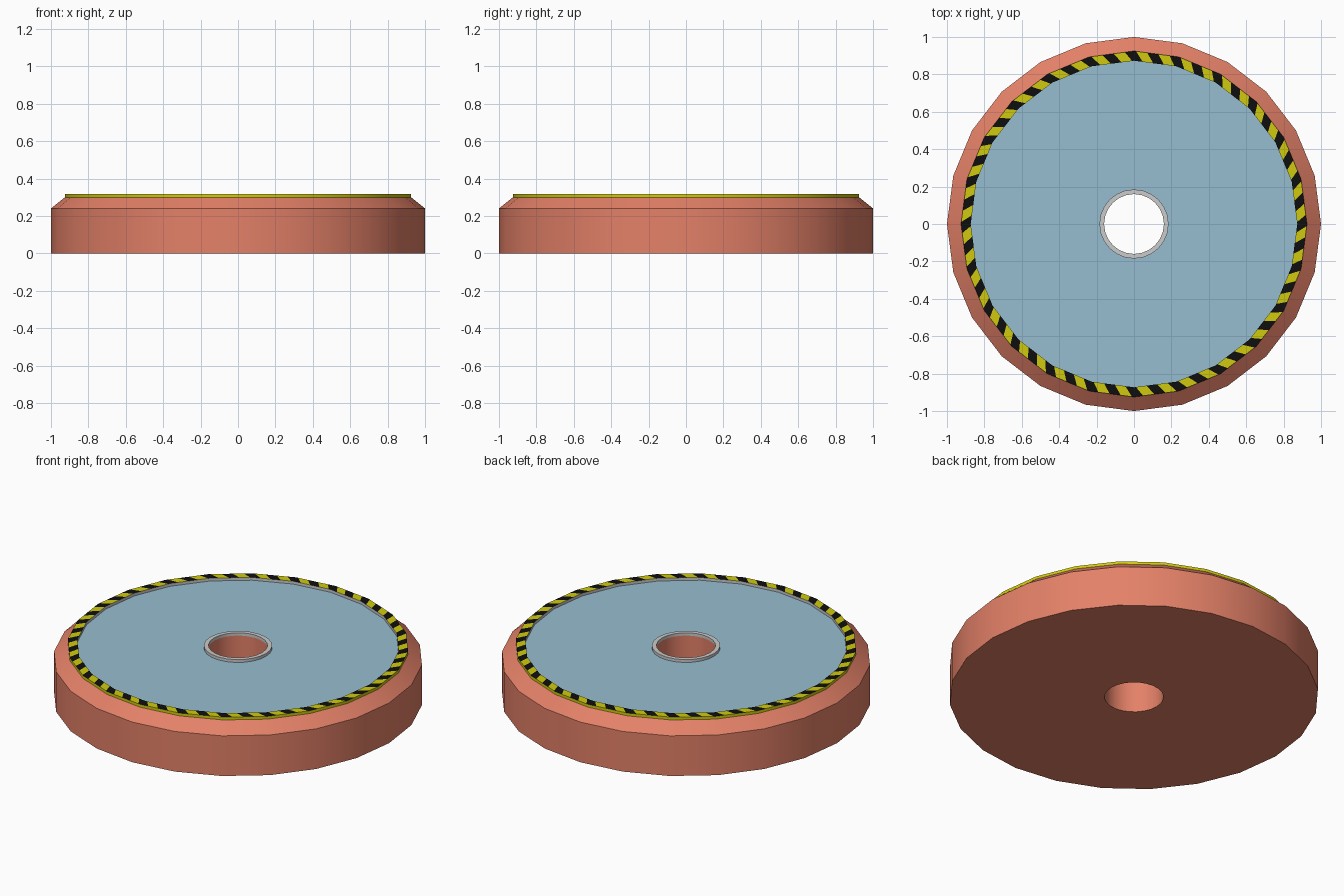
import bpy, bmesh, math

if "Cube" in bpy.data.objects:
    bpy.data.objects.remove(bpy.data.objects["Cube"])

N = 24  # sides of every round part


def lin(c):
    c /= 255
    return c / 12.92 if c <= 0.04045 else ((c + 0.055) / 1.055) ** 2.4


def mat(name, r, g, b):
    m = bpy.data.materials.new(name)
    m.diffuse_color = (lin(r), lin(g), lin(b), 1)
    m.use_nodes = True
    m.node_tree.nodes["Principled BSDF"].inputs["Base Color"].default_value = m.diffuse_color
    return m


salmon = mat("salmon", 228, 129, 104)
blue = mat("pale blue", 150, 189, 208)
yellow = mat("warning yellow", 208, 202, 14)
black = mat("black", 15, 15, 15)
grey = mat("light grey", 203, 203, 203)


def point(r, t, z):
    """Point on an N-sided ring; t counts sides, linear along each side."""
    k = math.floor(t)
    f = t - k
    a, b = (2 * math.pi * i / N for i in (k, k + 1))
    return (r * ((1 - f) * math.cos(a) + f * math.cos(b)),
            r * ((1 - f) * math.sin(a) + f * math.sin(b)), z)


def finish(name, bm, mats):
    me = bpy.data.meshes.new(name)
    bm.to_mesh(me)
    bm.free()
    ob = bpy.data.objects.new(name, me)
    bpy.context.collection.objects.link(ob)
    for m in mats:
        me.materials.append(m)
    bpy.ops.object.select_all(action='DESELECT')
    bpy.context.view_layer.objects.active = ob
    ob.select_set(True)
    bpy.ops.object.shade_smooth_by_angle(angle=math.radians(30))


def lathe(name, profile, mats):
    """profile: (r, z, material of the band up to the next point, None = open)"""
    bm = bmesh.new()
    rings = [[bm.verts.new(point(r, i, z)) for i in range(N)] for r, z, _ in profile]
    for j, (_, _, m) in enumerate(profile):
        if m is None:
            continue
        a, b = rings[j], rings[(j + 1) % len(rings)]
        for i in range(N):
            k = (i + 1) % N
            bm.faces.new((a[i], a[k], b[k], b[i])).material_index = m
    finish(name, bm, mats)


TOP, RIM = 0.30, 0.317
HOLE, HUB, RIN, ROUT = 0.16, 0.185, 0.873, 0.925

# Chamfered body with blue top plate and centre hole
lathe("disc_body", [(HOLE, 0, 0), (1, 0, 0), (1, 0.24, 0), (ROUT, TOP, 0),
                    (RIN, TOP, 1), (HOLE, TOP, 0)], [salmon, blue])

# Grey collar around the hole
lathe("hub_collar", [(HUB, TOP, 0), (HUB, RIM, 0), (HOLE, RIM, 0), (HOLE, TOP, None)], [grey])

# Raised rim walls: yellow outside, grey inside
lathe("rim_outer_wall", [(ROUT, TOP, 0), (ROUT, RIM, None)], [yellow])
lathe("rim_inner_wall", [(RIN, RIM, 0), (RIN, TOP, None)], [grey])

# Slanted hazard stripes on top of the rim, two pairs per side
bm = bmesh.new()
SKEW, STEP = 0.16, 0.25


def edge_points(r, t0, t1):
    ts = [t0] + [k for k in range(math.ceil(t0), math.ceil(t1)) if k > t0] + [t1]
    return [bm.verts.new(point(r, t, RIM)) for t in ts]


for i in range(int(N / STEP)):
    t0 = (i - 0.5) * STEP
    outer = edge_points(ROUT, t0 + SKEW / 2, t0 + STEP + SKEW / 2)
    inner = edge_points(RIN, t0 - SKEW / 2, t0 + STEP - SKEW / 2)
    bm.faces.new(outer + inner[::-1]).material_index = (i + 1) % 2
finish("hazard_stripes", bm, [yellow, black])
